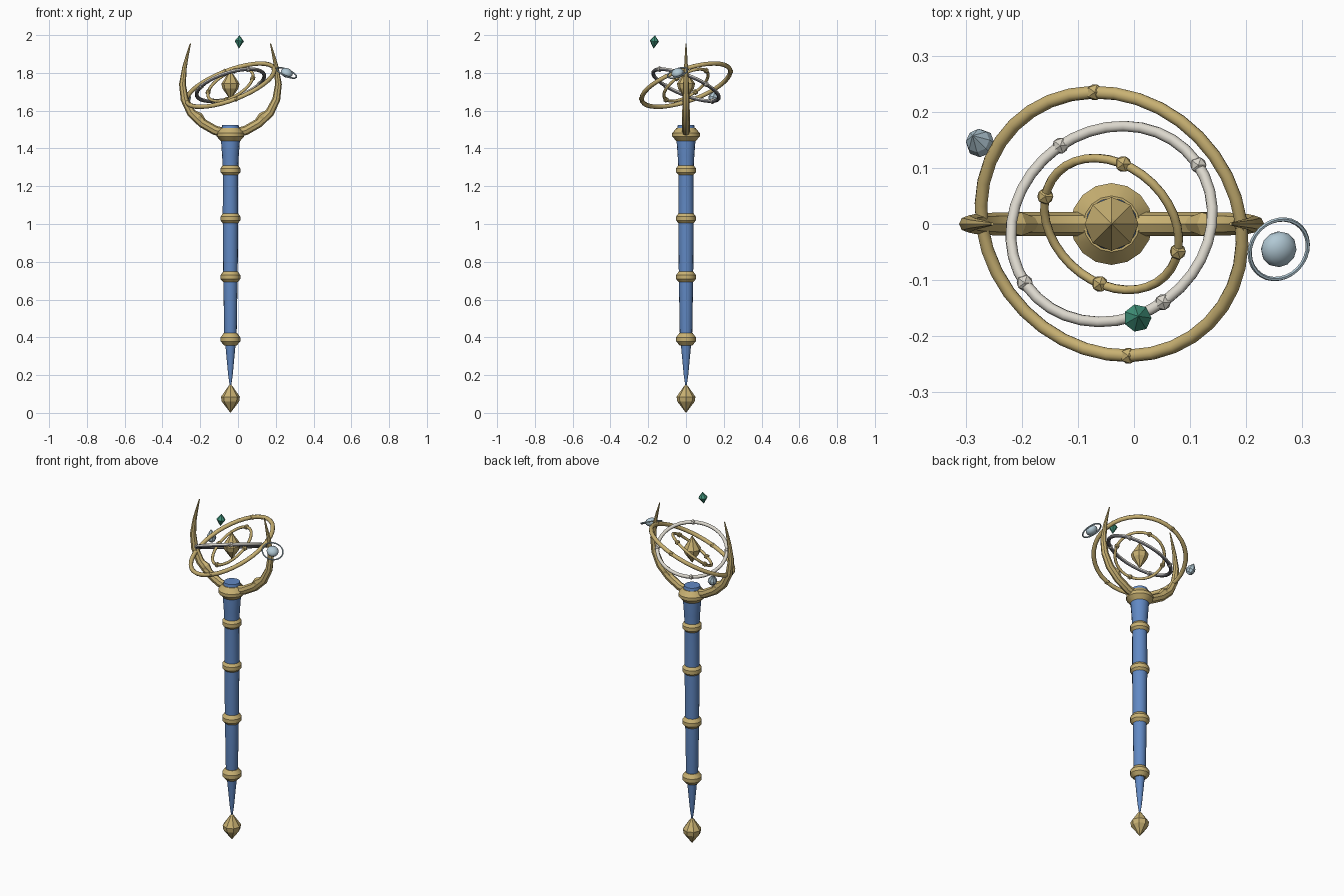
import bpy, bmesh, math
from mathutils import Vector

if "Cube" in bpy.data.objects:
    bpy.data.objects.remove(bpy.data.objects["Cube"])

AX = -0.04                      # staff axis in x
HUB = Vector((AX, 0, 1.735))    # centre of the rings


def mat(name, c):
    m = bpy.data.materials.new(name)
    m.diffuse_color = (*c, 1)
    m.use_nodes = True
    m.node_tree.nodes["Principled BSDF"].inputs["Base Color"].default_value = m.diffuse_color
    return m


GOLD = mat("gold", (0.58, 0.44, 0.17))
BLUE = mat("blue", (0.12, 0.25, 0.55))
CREAM = mat("cream", (0.70, 0.67, 0.60))
GREY = mat("dark grey", (0.13, 0.13, 0.14))
GREEN = mat("green", (0.05, 0.28, 0.19))
ICE = mat("pale blue", (0.44, 0.58, 0.66))


def finish(name, bm, mats, smooth=None):
    bmesh.ops.recalc_face_normals(bm, faces=bm.faces)
    me = bpy.data.meshes.new(name)
    bm.to_mesh(me)
    bm.free()
    ob = bpy.data.objects.new(name, me)
    bpy.context.collection.objects.link(ob)
    for m in mats:
        me.materials.append(m)
    if smooth:
        bpy.ops.object.select_all(action='DESELECT')
        ob.select_set(True)
        bpy.context.view_layer.objects.active = ob
        bpy.ops.object.shade_smooth_by_angle(angle=math.radians(smooth))
    return ob


def loft(bm, rings, closed=False):
    """Join equal loops of points into a skin, capping open ends."""
    vs = [[bm.verts.new(p) for p in r] for r in rings]
    n = len(vs[0])
    for i in range(len(vs) if closed else len(vs) - 1):
        a, b = vs[i], vs[(i + 1) % len(vs)]
        for j in range(n):
            bm.faces.new((a[j], a[(j + 1) % n], b[(j + 1) % n], b[j]))
    if not closed:
        bm.faces.new(vs[0])
        bm.faces.new(vs[-1])


def lathe(name, profile, centre, m, sides=16, axis=(0, 0, 1), smooth=None):
    q = Vector((0, 0, 1)).rotation_difference(Vector(axis).normalized())
    bm = bmesh.new()
    loft(bm, [[Vector(centre) + q @ Vector((r * math.cos(t), r * math.sin(t), z))
               for t in (math.tau * j / sides for j in range(sides))]
              for r, z in profile])
    bmesh.ops.remove_doubles(bm, verts=bm.verts, dist=0.0002)
    return finish(name, bm, [m], smooth)


def ring(name, centre, normal, radius, tube, mats, seg=36, sides=8):
    n = Vector(normal).normalized()
    u = n.orthogonal().normalized()
    v = n.cross(u)
    bm = bmesh.new()
    loops = []
    for i in range(seg):
        t = math.tau * i / seg
        d = u * math.cos(t) + v * math.sin(t)
        loops.append([Vector(centre) + d * (radius + tube * math.cos(a)) + n * tube * math.sin(a)
                      for a in (math.tau * k / sides for k in range(sides))])
    loft(bm, loops, True)
    bmesh.ops.recalc_face_normals(bm, faces=bm.faces)
    if len(mats) > 1:           # second colour on the underside
        for f in bm.faces:
            f.material_index = int(f.normal.dot(n) < 0)
    return finish(name, bm, mats, 50)


def beads(name, normal, start, radius, size, m):
    """Four faceted beads spaced evenly round a ring."""
    n = Vector(normal).normalized()
    p = Vector(start)
    p = (p - n * p.dot(n)).normalized() * radius
    q = n.cross(p)
    for i, d in enumerate((p, q, -p, -q)):
        bm = bmesh.new()
        bmesh.ops.create_icosphere(bm, subdivisions=1, radius=size)
        bmesh.ops.translate(bm, verts=bm.verts, vec=HUB + d)
        finish(f"{name}_{i + 1}", bm, [m])


# Staff: tapered shaft, collars and pointed foot
lathe("shaft", [(.002, .13), (.012, .2), (.026, .35), (.033, .42), (.038, .72), (.041, 1.03),
                (.040, 1.28), (.044, 1.36), (.050, 1.44), (.050, 1.49), (.043, 1.525)],
      (AX, 0, 0), BLUE, 16, smooth=30)
for i, z in enumerate((0.39, 0.72, 1.03, 1.285)):
    lathe(f"collar_{i + 1}", [(.034, -.032), (.052, -.012), (.052, .010), (.036, .032)],
          (AX, 0, z), GOLD, 16, smooth=30)
lathe("top_collar", [(.045, -.038), (.073, -.008), (.073, .010), (.050, .038)],
      (AX, 0, 1.471), GOLD, 16, smooth=30)
lathe("foot_point", [(0, 0), (.046, .06), (.050, .085), (.010, .143), (0, .15)],
      (AX, 0, 0), GOLD, 8)

# Crescent: half path mirrored about the staff axis, tapering to the tips
half = [(.08, 1.495, .025), (.15, 1.535, .025), (.208, 1.59, .024), (.243, 1.66, .021),
        (.254, 1.74, .018), (.243, 1.83, .012), (.229, 1.89, .008), (.212, 1.955, .003)]
path = [(-x, z, r) for x, z, r in reversed(half)] + [(0, 1.478, .025)] + half
loops = []
for i, (x, z, r) in enumerate(path):
    a, b = path[max(i - 1, 0)], path[min(i + 1, len(path) - 1)]
    t = Vector((b[0] - a[0], 0, b[1] - a[1])).normalized()
    side = Vector((-t.z, 0, t.x))
    loops.append([Vector((AX + x, 0, z)) + side * r * math.cos(k * math.tau / 8)
                  + Vector((0, 0.85 * r * math.sin(k * math.tau / 8), 0)) for k in range(8)])
bm = bmesh.new()
loft(bm, loops)
finish("crescent", bm, [GOLD], 35)

# Leaf-shaped spurs on the inner curve
for s, label in ((-1, "left"), (1, "right")):
    lathe(f"spur_{label}", [(0, -.08), (.024, 0), (0, .08)],
          (AX + s * .168, 0, 1.568), GOLD, 6, (s * .76, 0, .65))

# Three nested tilted rings with beads
N1, N2, N3 = (-.34, -.315, .886), (-.277, .358, .89), (-.433, -.468, .771)
ring("outer_ring", HUB, N1, .2475, .012, [GOLD])
beads("outer_bead", N1, (-.03, .235, .072), .2475, .016, GOLD)
ring("middle_ring", HUB, N2, .187, .010, [CREAM, GREY])
beads("middle_bead", N2, (.155, .105, .006), .187, .016, CREAM)
ring("inner_ring", HUB, N3, .133, .008, [GOLD])
beads("inner_bead", N3, (-.12, .05, -.037), .133, .016, GOLD)

# Core gem at the centre
lathe("core_gem", [(0, -.078), (.042, -.018), (.048, .008), (.010, .066), (0, .085)],
      HUB, GOLD, 8)

# Floating ornaments: ringed orb, small pale gem, green gem
ORB, NO = (.258, -.045, 1.80), (.38, -.32, .87)
orb = [(.033 * math.cos(a), .024 * math.sin(a))
       for a in (math.pi * (k / 8 - .5) for k in range(9))]
lathe("ringed_orb", orb, ORB, ICE, 12, NO, 40)
ring("orb_ring", ORB, NO, .056, .004, [ICE], 28, 6)
lathe("pale_gem", [(0, -.032), (.018, -.022), (.026, -.004), (.022, .012), (0, .042)],
      (-.275, .145, 1.67), ICE, 8, (-.3, .3, .9))
lathe("green_gem", [(0, -.036), (.025, .004), (0, .036)],
      (.006, -.168, 1.964), GREEN, 7, (.05, .1, 1))
